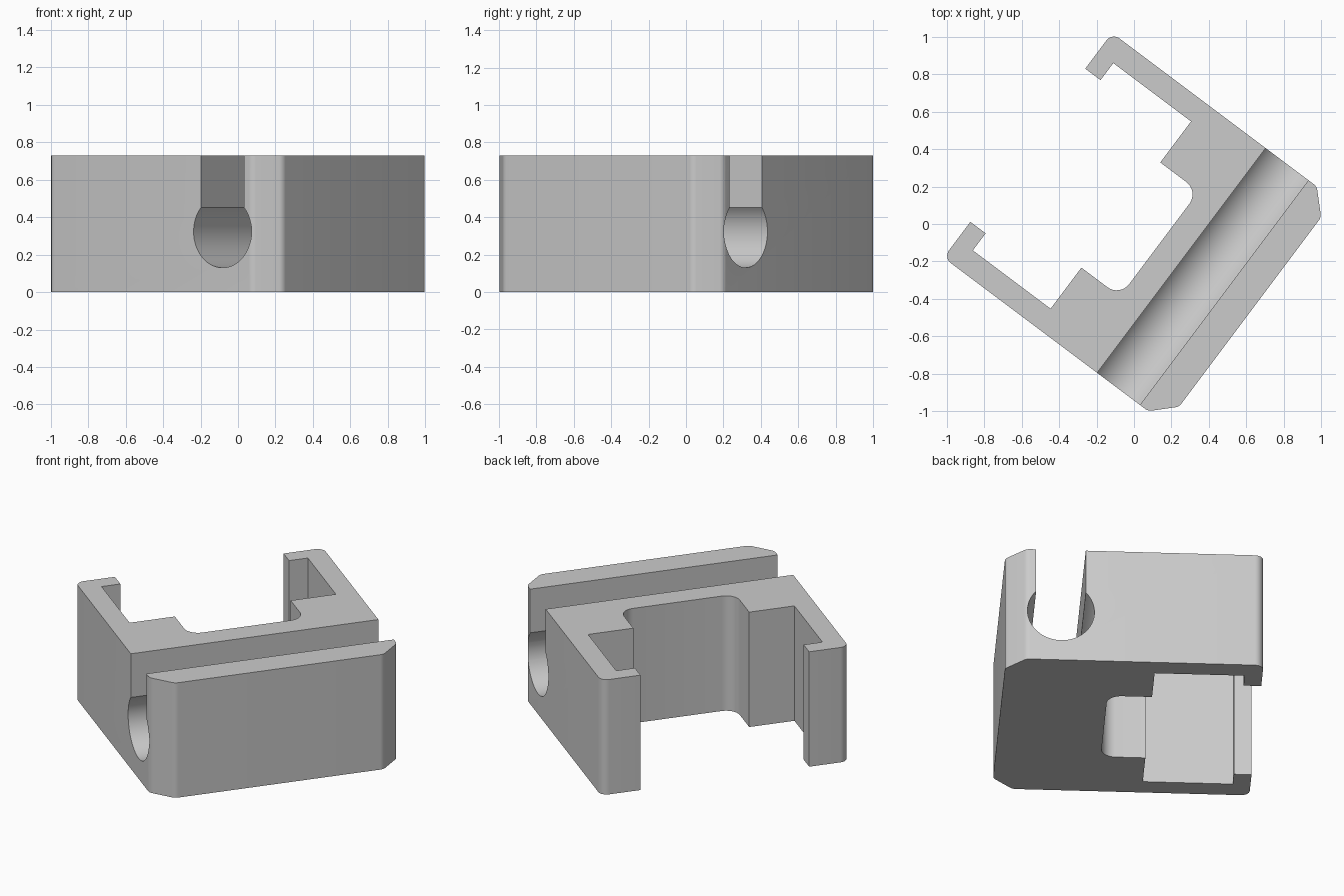
import bpy, bmesh, math
from mathutils import Vector, Matrix

if "Cube" in bpy.data.objects:
    bpy.data.objects.remove(bpy.data.objects["Cube"])

HEIGHT = 0.73

grey = bpy.data.materials.new("light grey")
grey.diffuse_color = (0.6, 0.6, 0.6, 1)
grey.use_nodes = True
grey.node_tree.nodes["Principled BSDF"].inputs["Base Color"].default_value = grey.diffuse_color


def fillet(prev, corner, nxt, r, steps=8):
    """Points of a rounded corner."""
    p, c, n = Vector(prev), Vector(corner), Vector(nxt)
    a, b = (p - c).normalized(), (n - c).normalized()
    half = math.acos(max(-1, min(1, a.dot(b)))) / 2
    centre = c + (a + b).normalized() * r / math.sin(half)
    start = c + a * r / math.tan(half) - centre
    end = c + b * r / math.tan(half) - centre
    points = []
    for i in range(steps + 1):
        t = i / steps
        sweep = math.pi - 2 * half
        d = (start * math.sin((1 - t) * sweep) + end * math.sin(t * sweep)) / math.sin(sweep)
        points.append(tuple(centre + d))
    return points


def prism(name, points, matrix, depth):
    """Extrude a closed outline along its local z axis."""
    bm = bmesh.new()
    face = bm.faces.new([bm.verts.new((x, y, 0)) for x, y in points])
    top = bmesh.ops.extrude_face_region(bm, geom=[face], use_keep_orig=True)["geom"]
    bmesh.ops.translate(bm, vec=(0, 0, depth),
                        verts=[g for g in top if isinstance(g, bmesh.types.BMVert)])
    bmesh.ops.transform(bm, matrix=matrix, verts=bm.verts)
    bmesh.ops.recalc_face_normals(bm, faces=bm.faces)
    mesh = bpy.data.meshes.new(name)
    bm.to_mesh(mesh)
    bm.free()
    mesh.materials.append(grey)
    ob = bpy.data.objects.new(name, mesh)
    bpy.context.collection.objects.link(ob)
    return ob


# Half outline of the bracket: (along groove, away from the clip opening, radius)
half = [(0.0, 0.172, 0), (0.351, 0.172, 0.083), (0.351, -0.085, 0),
        (0.625, -0.085, 0), (0.625, -0.604, 0), (0.511, -0.604, 0),
        (0.511, -0.706, 0), (0.75, -0.706, 0.05), (0.75, 0.66, 0.05),
        (0.632, 0.778, 0.05), (0.0, 0.778, 0)]
side = []
for i, (u, v, r) in enumerate(half):
    if r:
        side += fillet(half[i - 1][:2], (u, v), half[i + 1][:2], r)
    else:
        side.append((u, v))
# Mirror the half, leaving out the two centre points
outline = side[1:-1] + [(-u, v) for u, v in reversed(side[1:-1])]

# Plan axes: u along the groove, v across it
plan = Matrix(((0.6, 0.8, 0, -0.0024), (0.8, -0.6, 0, -0.0032),
               (0, 0, 1, 0), (0, 0, 0, 1)))
bracket = prism("clip_bracket", outline, plan, HEIGHT)

# Keyhole cutter: round channel with a narrower slot open to the top
R, CZ, CV, W = 0.193, 0.323, 0.462, 0.143
a0 = math.asin(W / R)
arc = []
for i in range(49):
    a = a0 + (2 * math.pi - 2 * a0) * i / 48
    arc.append((CV + R * math.sin(a), CZ + R * math.cos(a)))
keyhole = [(CV + W, HEIGHT + 0.2)] + arc + [(CV - W, HEIGHT + 0.2)]
along = plan @ Matrix(((0, 0, 1, -1), (1, 0, 0, 0), (0, 1, 0, 0), (0, 0, 0, 1)))
cutter = prism("groove_cutter", keyhole, along, 2)
cutter.hide_render = True

cut = bracket.modifiers.new("groove", "BOOLEAN")
cut.operation = "DIFFERENCE"
cut.solver = "EXACT"
cut.object = cutter
bpy.context.view_layer.objects.active = bracket
bracket.select_set(True)
bpy.ops.object.modifier_apply(modifier=cut.name)
bpy.data.objects.remove(cutter, do_unlink=True)

bpy.ops.object.shade_smooth_by_angle(angle=math.radians(30))
